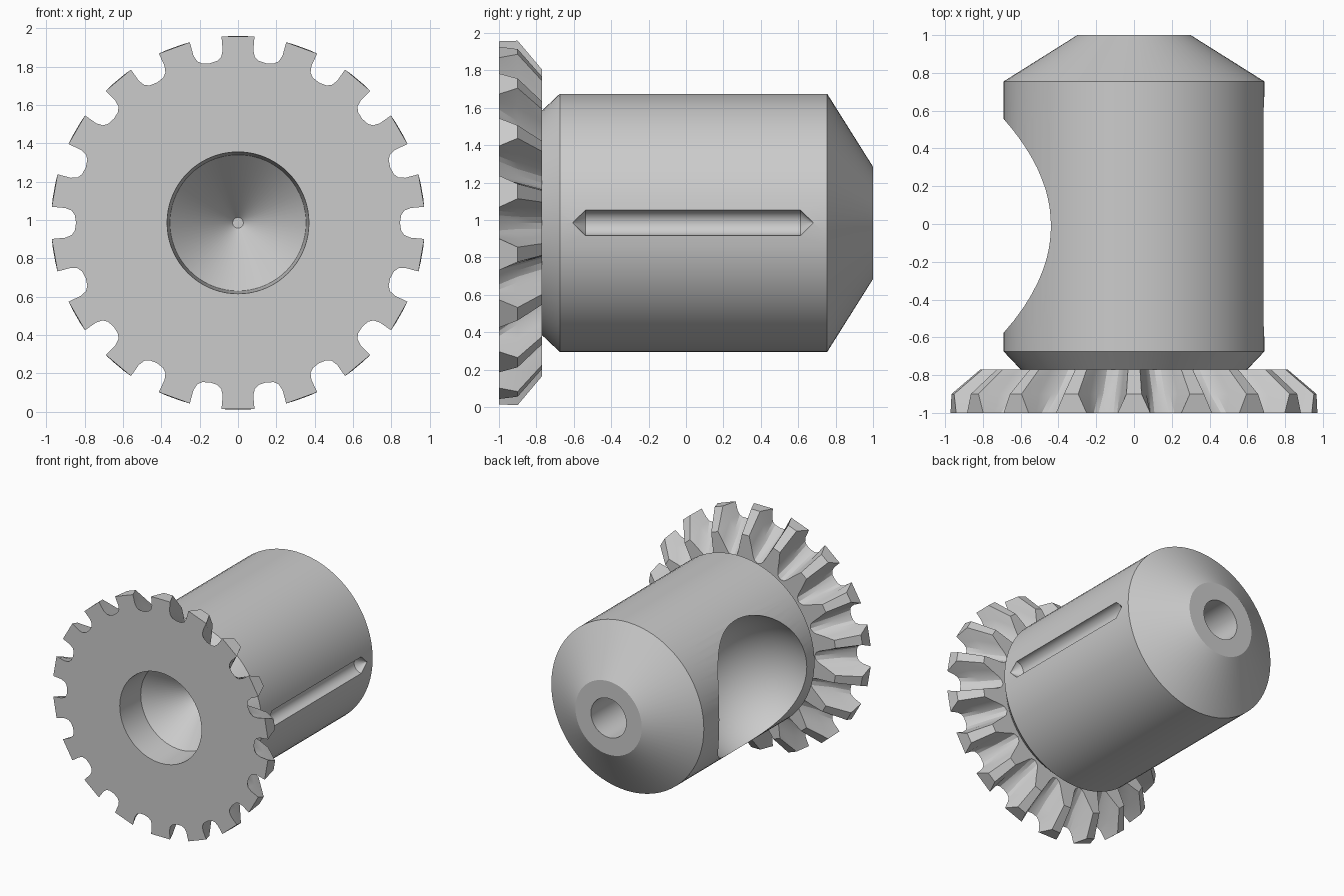
import bpy
import bmesh
from math import sin, cos, pi, radians

old = bpy.data.objects.get("Cube")
if old:
    bpy.data.objects.remove(old, do_unlink=True)

AXIS_Z = 0.985   # height of the shaft axis, which runs along y
TEETH = 18

steel = bpy.data.materials.new("grey_steel")
steel.use_nodes = True
GREY = (0.6, 0.6, 0.6, 1)
steel.diffuse_color = GREY
steel.node_tree.nodes["Principled BSDF"].inputs["Base Color"].default_value = GREY


def finish(name, bm):
    bmesh.ops.recalc_face_normals(bm, faces=bm.faces)
    mesh = bpy.data.meshes.new(name)
    bm.to_mesh(mesh)
    bm.free()
    mesh.materials.append(steel)
    obj = bpy.data.objects.new(name, mesh)
    bpy.context.collection.objects.link(obj)
    return obj


def loft(name, rings, x=0.0):
    """Closed solid through rings of (x, y, z) points around the axis."""
    bm = bmesh.new()
    loops = [[bm.verts.new((p[0] + x, p[1], p[2] + AXIS_Z)) for p in ring] for ring in rings]
    for a, b in zip(loops, loops[1:]):
        for i in range(len(a)):
            j = (i + 1) % len(a)
            bm.faces.new((a[i], a[j], b[j], b[i]))
    bm.faces.new(loops[0])
    bm.faces.new(loops[-1])
    return finish(name, bm)


def lathe(name, profile, n=72, x=0.0):
    """Solid of revolution about y from (radius, y) pairs."""
    rings = [[(r * sin(2 * pi * i / n), y, r * cos(2 * pi * i / n)) for i in range(n)]
             for r, y in profile]
    return loft(name, rings, x)


def tooth_ring(y, half):
    """Outline of all teeth at depth y from half a tooth (offset, radius)."""
    ring = []
    tooth = [(-t, r) for t, r in reversed(half[:-1])] + half
    for k in range(TEETH):
        a = 2 * pi * k / TEETH
        ring += [(t * cos(a) + r * sin(a), y, r * cos(a) - t * sin(a)) for t, r in tooth]
    return ring


def combine(target, tool, operation):
    mod = target.modifiers.new(operation.lower(), 'BOOLEAN')
    mod.operation = operation
    mod.solver = 'EXACT'
    mod.object = tool
    bpy.context.view_layer.objects.active = target
    bpy.ops.object.modifier_apply(modifier=mod.name)
    bpy.data.objects.remove(tool, do_unlink=True)


# Shaft barrel with a chamfered front and a conical back
gear_shaft = lathe("gear_shaft", [(0.57, -0.8), (0.60, -0.77), (0.69, -0.675),
                                  (0.69, 0.755), (0.30, 1.0)])

# Bevel gear: heel, tip shoulder and toe outlines; last point is the valley
bevel_gear = loft("bevel_gear", [
    tooth_ring(-1.0, [(0.086, 0.971), (0.080, 0.90), (0.088, 0.865), (0.108, 0.845), (0.147, 0.832)]),
    tooth_ring(-0.9, [(0.040, 0.974), (0.066, 0.86), (0.080, 0.775), (0.098, 0.745), (0.129, 0.73)]),
    tooth_ring(-0.77, [(0.032, 0.820), (0.052, 0.74), (0.068, 0.665), (0.080, 0.635), (0.108, 0.615)]),
])
combine(gear_shaft, bevel_gear, 'UNION')

# Front bore: slightly tapered wall, then a cone with a small flat tip
combine(gear_shaft, lathe("front_bore", [(0.372, -1.05), (0.37, -1.0), (0.355, -0.75),
                                         (0.028, -0.4)]), 'DIFFERENCE')

# Back hole
combine(gear_shaft, lathe("back_hole", [(0.16, 1.05), (0.16, 0.5), (0.02, 0.4)], 32),
        'DIFFERENCE')

# Pointed half-round key slot on the +x side
combine(gear_shaft, lathe("key_slot", [(0.002, -0.605), (0.068, -0.538), (0.068, 0.612),
                                       (0.002, 0.68)], 24, 0.69), 'DIFFERENCE')

# Ball-shaped scoop on the -x side
bm = bmesh.new()
bmesh.ops.create_uvsphere(bm, u_segments=64, v_segments=40, radius=0.568)
bmesh.ops.translate(bm, verts=bm.verts, vec=(-0.64, -0.01, AXIS_Z))
combine(gear_shaft, finish("side_scoop", bm), 'DIFFERENCE')

# Smooth round surfaces, crisp edges
bpy.ops.object.select_all(action='DESELECT')
gear_shaft.select_set(True)
bpy.context.view_layer.objects.active = gear_shaft
bpy.ops.object.shade_smooth_by_angle(angle=radians(25))
